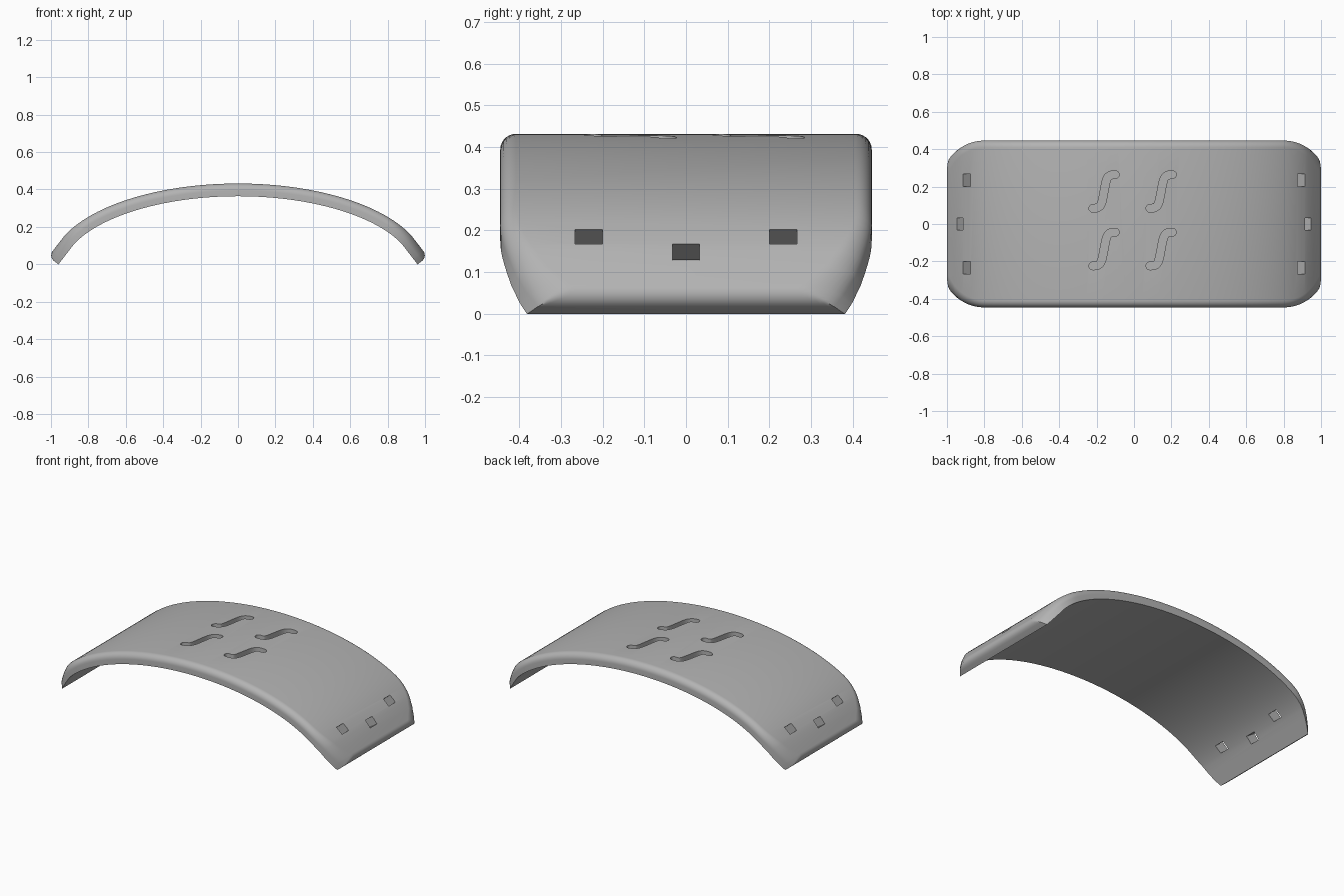
import bpy, bmesh, math
from mathutils import Matrix, Vector

if "Cube" in bpy.data.objects:
    bpy.data.objects.remove(bpy.data.objects["Cube"], do_unlink=True)

THICK, ROUND, HALF_W = 0.068, 0.038, 0.446
RISE, TOP = 0.446, 0.432
CORNER_X, CORNER_R = 0.8, 0.231

grey = bpy.data.materials.new("plain_grey")
grey.use_nodes = True
grey.diffuse_color = (0.45, 0.45, 0.45, 1)
grey.node_tree.nodes["Principled BSDF"].inputs["Base Color"].default_value = grey.diffuse_color


def add_object(name, bm):
    bmesh.ops.recalc_face_normals(bm, faces=bm.faces)
    mesh = bpy.data.meshes.new(name)
    bm.to_mesh(mesh)
    bm.free()
    mesh.materials.append(grey)
    obj = bpy.data.objects.new(name, mesh)
    bpy.context.collection.objects.link(obj)
    return obj


def round_depth(gap):
    """Depth of the rounded rim at a distance from the edge."""
    gap = min(gap, ROUND)
    return ROUND - math.sqrt(max(0, ROUND ** 2 - (ROUND - gap) ** 2))


def plan_edge(x):
    """Half width in plan and the cosine of the corner arc there."""
    t = min(max(abs(x) - CORNER_X, 0), 0.205) / CORNER_R
    c = math.sqrt(1 - t * t)
    return HALF_W - CORNER_R * (1 - c), c


# Stations along half the arch: x, z, normal, distance to the end
stations = []
phi_end = math.asin(0.93)
for i in range(29):
    p = phi_end * i / 28
    n = Vector((math.sin(p), math.cos(p) / RISE)).normalized()
    stations.append((Vector((math.sin(p), TOP - RISE * (1 - math.cos(p)))), n, 1.0))
start, tip = stations[-1][0], Vector((1.014, 0.041))
along = (tip - start).normalized()
tip_normal = Vector((-along.y, along.x))
gaps = [0.09] + [ROUND * (1 - math.cos(math.pi / 2 * k / 7)) for k in range(7, -1, -1)]
stations += [(tip - along * g, tip_normal, g) for g in gaps]
stations = [(Vector((-p.x, p.y)), Vector((-n.x, n.y)), g)
            for p, n, g in reversed(stations[1:])] + stations

# Curved plate lofted from cross-sections
bm = bmesh.new()
rings = []
for pos, normal, gap in stations:
    half = []
    rim = [(ROUND * (1 - math.cos(a)), 0) for a in
           [math.pi / 2 * k / 7 for k in range(8)]]
    for inset, _ in rim:
        q = pos - normal * round_depth(min(inset, gap))
        w, c = plan_edge(q.x)
        half.append((q.x, w - inset / c, q.y))
    q = pos - normal * THICK
    half.insert(0, (q.x, plan_edge(q.x)[0], q.y))
    loop = half + [(x, -y, z) for x, y, z in reversed(half)]
    rings.append([bm.verts.new(v) for v in loop])
for a, b in zip(rings, rings[1:]):
    for j in range(len(a)):
        k = (j + 1) % len(a)
        bm.faces.new((a[j], a[k], b[k], b[j]))
bm.faces.new(rings[0])
bm.faces.new(rings[-1])
plate = add_object("curved_plate", bm)

# Slot cutters through both ends
cut = bmesh.new()
for side in (-1, 1):
    for x, y, z, nx, nz in ((0.93, 0, 0.148, 0.83, 0.56),
                            (0.895, 0.233, 0.186, 0.76, 0.65),
                            (0.895, -0.233, 0.186, 0.76, 0.65)):
        turn = Matrix.Rotation(side * math.atan2(nx, nz), 4, 'Y')
        bmesh.ops.create_cube(cut, size=1, matrix=Matrix.Translation((side * x, y, z))
                              @ turn @ Matrix.Diagonal((0.051, 0.066, 0.2, 1)))


# Wavy groove cutters, sunk into the top
def wave_outline(cx, cy, radius=0.021):
    path = []
    for i in range(25):
        t = i / 12 - 1
        path.append(Vector((cx + 0.026 * t + 0.034 * t ** 5,
                            cy + 0.09 * math.sin(t * math.pi / 2))))
    left, right = [], []
    for i, p in enumerate(path):
        d = (path[min(i + 1, 24)] - path[max(i - 1, 0)]).normalized()
        s = Vector((-d.y, d.x)) * radius
        left.append(p + s)
        right.append(p - s)

    def cap(centre, first):
        arm = first - centre
        return [centre + Matrix.Rotation(-math.pi * k / 8, 2) @ arm for k in range(1, 8)]
    return left + cap(path[-1], left[-1]) + right[::-1] + cap(path[0], right[0])


for cx in (-0.16, 0.145):
    for cy in (0.174, -0.134):
        base = [cut.verts.new((p.x, p.y, 0.395)) for p in wave_outline(cx, cy)]
        lid = [cut.verts.new((v.co.x, v.co.y, 0.5)) for v in base]
        cut.faces.new(base)
        cut.faces.new(lid)
        for j in range(len(base)):
            k = (j + 1) % len(base)
            cut.faces.new((base[j], base[k], lid[k], lid[j]))
cutter = add_object("opening_cutters", cut)
cutter.hide_render = True

# Cut the openings, then shade
bpy.ops.object.select_all(action='DESELECT')
plate.select_set(True)
bpy.context.view_layer.objects.active = plate
mod = plate.modifiers.new("openings", 'BOOLEAN')
mod.operation = 'DIFFERENCE'
mod.solver = 'EXACT'
mod.object = cutter
bpy.ops.object.modifier_apply(modifier=mod.name)
bpy.data.objects.remove(cutter, do_unlink=True)
bpy.ops.object.shade_smooth_by_angle(angle=math.radians(30))
